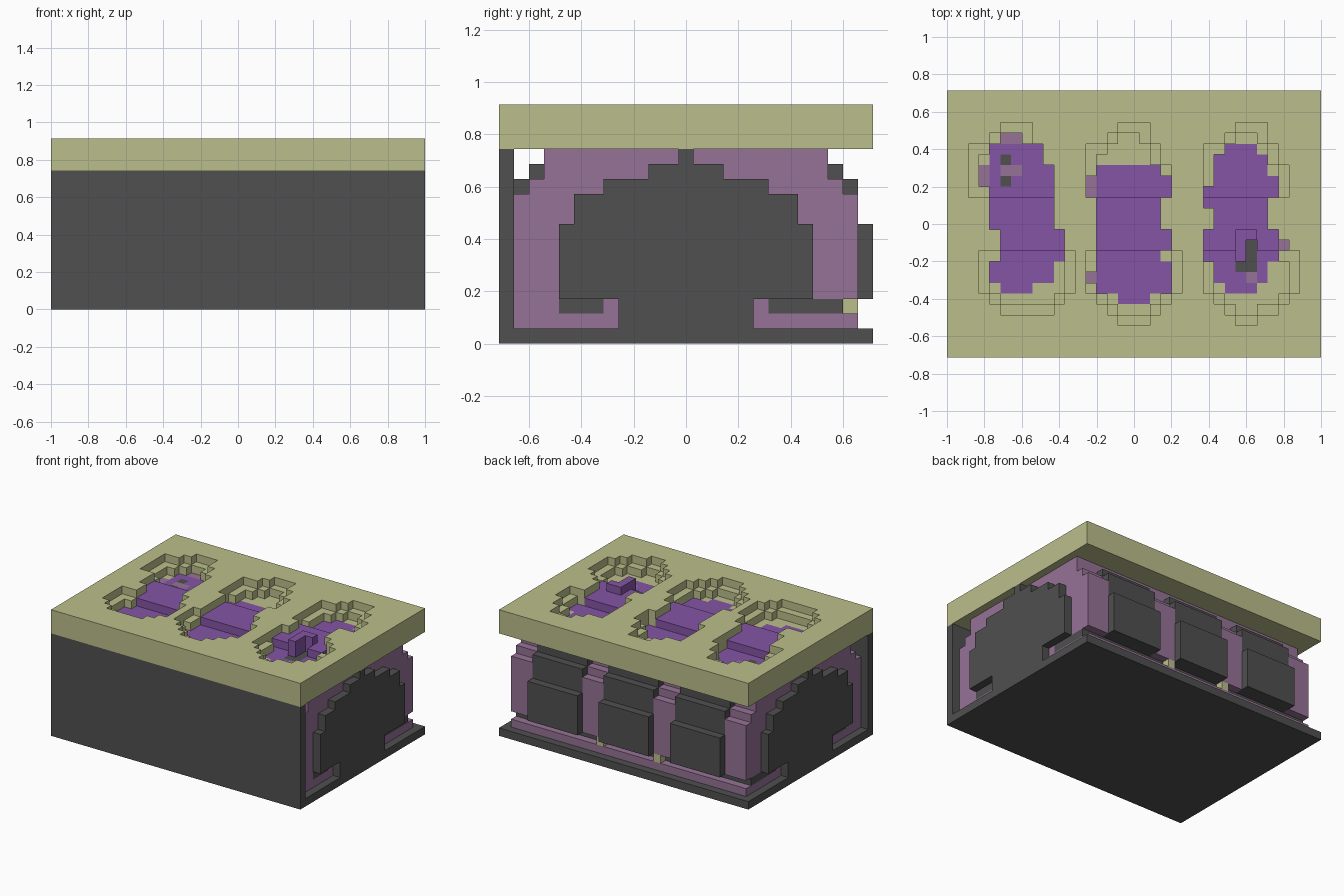
import bpy, bmesh

old = bpy.data.objects.get("Cube")
if old:
    bpy.data.objects.remove(old)

NX, NY, NZ = 35, 25, 16
SLAB = NZ - 3  # underside of the top slab
U = 2 / NX
cells = {}  # block position -> part name


def material(name, rgb):
    m = bpy.data.materials.new(name)
    m.use_nodes = True
    color = (*rgb, 1)
    m.diffuse_color = color
    m.node_tree.nodes["Principled BSDF"].inputs["Base Color"].default_value = color
    return m


khaki = material("khaki", (0.5, 0.52, 0.26))
grey = material("dark grey", (0.08, 0.08, 0.08))
pink = material("dusty pink", (0.305, 0.17, 0.305))
purple = material("purple", (0.235, 0.09, 0.38))


def fill(part, x0, x1, y0, y1, z0, z1):
    """Fill a block range with a part; None carves it away."""
    for x in range(x0, x1):
        for y in range(y0, y1):
            for z in range(z0, z1):
                if part:
                    cells[x, y, z] = part
                else:
                    cells.pop((x, y, z), None)


def spot(part, x0, x1, y0, y1, z0, z1):
    """Clear the column above a patch of an opening, then fill it."""
    fill(None, x0, x1, y0, y1, z0, NZ)
    fill(part, x0, x1, y0, y1, z0, z1)


def area(rects):
    return {(x, y) for a, b, c, d in rects
            for x in range(a, b) for y in range(c, d)}


# Base and front wall
fill("floor", 0, NX, 0, NY, 0, 1)
fill("front_wall", 0, NX, 0, 1, 0, SLAB)

# Inner body with stepped shoulders
for inset, z0, z1 in ((1, 1, 10), (2, 10, 11), (3, 11, SLAB)):
    fill("inner_body", 1, NX - 1, inset, NY - inset, z0, z1)

# Slot low along the back, with dark lining
fill(None, 1, NX - 1, NY - 2, NY - 1, 2, 3)
fill("slot_lining", 1, NX - 1, 18, NY - 2, 2, 3)
for x in (13, 21):
    fill("small_blocks", x, x + 1, NY - 3, NY - 1, 2, 3)

# Arched end plates on both sides
for x, inner in ((0, 1), (NX - 1, NX - 2)):
    for inset, z0, z1 in ((8, 1, 3), (4, 3, 8), (5, 8, 10),
                          (7, 10, 11), (10, 11, 12), (12, 12, SLAB)):
        fill("end_plates", x, x + 1, inset, NY - inset, z0, z1)
    fill("slot_lining", inner, inner + 1, 4, 7, 2, 3)

# Three back panels, stepping over the shoulders
for x in (4, 14, 24):
    for depth, z0, z1 in ((0, 3, 8), (1, 3, 11), (2, 11, 12)):
        fill("back_panels", x, x + 7, NY - 1 - depth, NY - depth, z0, z1)
    for y in (1, 2):
        fill("back_panels", x, x + 7, y, y + 1, y + 9, y + 10)

# Top slab
fill("top_slab", 0, NX, 0, NY, SLAB, NZ)


def rim_area(back, front):
    """Rounded opening whose two ends are centred on the given columns."""
    rects = [(back - left, back + right, y0, y1) for left, right, y0, y1 in
             ((1, 2, 21, 22), (2, 2, 20, 21), (4, 3, 18, 20), (4, 4, 15, 18))]
    rects += [(front - left, front + right, y0, y1) for left, right, y0, y1 in
              ((4, 5, 6, 10), (3, 4, 5, 6), (2, 3, 4, 5))]
    return area(rects)


def carve_opening(rim, insert):
    """Cut a stepped opening with an arched insert showing at its bottom."""
    rim = rim | insert
    for x, y in rim:
        near = {(x + 1, y), (x - 1, y), (x, y + 1), (x, y - 1)}
        middle = 10 <= y < 15
        deep = not middle and ((x, y) in insert or near <= rim)
        fill(None, x, x + 1, y, y + 1, NZ - 2 if deep else NZ - 1, NZ)
        if (x, y) in insert:
            fill("inserts", x, x + 1, y, y + 1, SLAB, NZ - 1 if middle else NZ - 2)


# Three openings with their inserts
carve_opening(rim_area(6, 7), area((
    (4, 9, 18, 20), (4, 10, 12, 18), (5, 11, 9, 12),
    (4, 10, 7, 9), (5, 8, 6, 7))))
carve_opening(rim_area(17, 17) | area([(16, 19, 3, 4)]), area((
    (14, 20, 9, 18), (14, 21, 15, 17), (14, 21, 10, 12),
    (14, 21, 6, 9), (16, 19, 5, 6))))
carve_opening(rim_area(28, 28) | area([(27, 29, 3, 4)]), area((
    (26, 29, 6, 20), (25, 30, 7, 19), (24, 25, 14, 16),
    (30, 31, 15, 17), (24, 31, 9, 12))))

# Pink edges, dark pits and raised blocks on the inserts
for x0, x1, y0, y1 in ((5, 7, 20, 21), (3, 4, 16, 18), (5, 7, 17, 18),
                       (13, 14, 15, 17), (13, 14, 7, 8),
                       (31, 32, 10, 11), (28, 29, 7, 8)):
    spot("insert_edges", x0, x1, y0, y1, SLAB, NZ - 2)
for x, y0, y1 in ((5, 18, 19), (5, 16, 17), (28, 8, 11), (27, 8, 9)):
    spot("dark_pits", x, x + 1, y0, y1, SLAB, NZ - 2)
for x, y0 in ((27, 9), (28, 11)):
    spot("raised_blocks", x, x + 1, y0, 12, NZ - 2, NZ)

# Corner loops of a block face for each outward direction
FACES = []
for axis in range(3):
    for side in (0, 1):
        loop = []
        for p, q in ((0, 0), (1, 0), (1, 1), (0, 1)):
            c = [0, 0, 0]
            c[axis], c[(axis + 1) % 3], c[(axis + 2) % 3] = side, p, q
            loop.append(c)
        step = [0, 0, 0]
        step[axis] = 2 * side - 1
        FACES.append((step, loop if side else loop[::-1]))


def build(part, mat):
    """Turn the exposed block faces of one part into a mesh object."""
    bm = bmesh.new()
    verts = {}
    for (x, y, z), name in cells.items():
        if name != part:
            continue
        for (dx, dy, dz), loop in FACES:
            if (x + dx, y + dy, z + dz) in cells:
                continue
            corners = []
            for a, b, c in loop:
                k = (x + a, y + b, z + c)
                if k not in verts:
                    verts[k] = bm.verts.new(((k[0] - NX / 2) * U,
                                             (k[1] - NY / 2) * U, k[2] * U))
                corners.append(verts[k])
            bm.faces.new(corners)
    bmesh.ops.dissolve_limit(bm, angle_limit=0.01, verts=bm.verts, edges=bm.edges)
    mesh = bpy.data.meshes.new(part)
    bm.to_mesh(mesh)
    bm.free()
    mesh.materials.append(mat)
    bpy.context.collection.objects.link(bpy.data.objects.new(part, mesh))


for mat, parts in (
        (khaki, ("top_slab", "small_blocks")),
        (grey, ("floor", "front_wall", "end_plates", "back_panels",
                "slot_lining", "dark_pits")),
        (pink, ("inner_body", "insert_edges")),
        (purple, ("inserts", "raised_blocks"))):
    for part in parts:
        build(part, mat)
